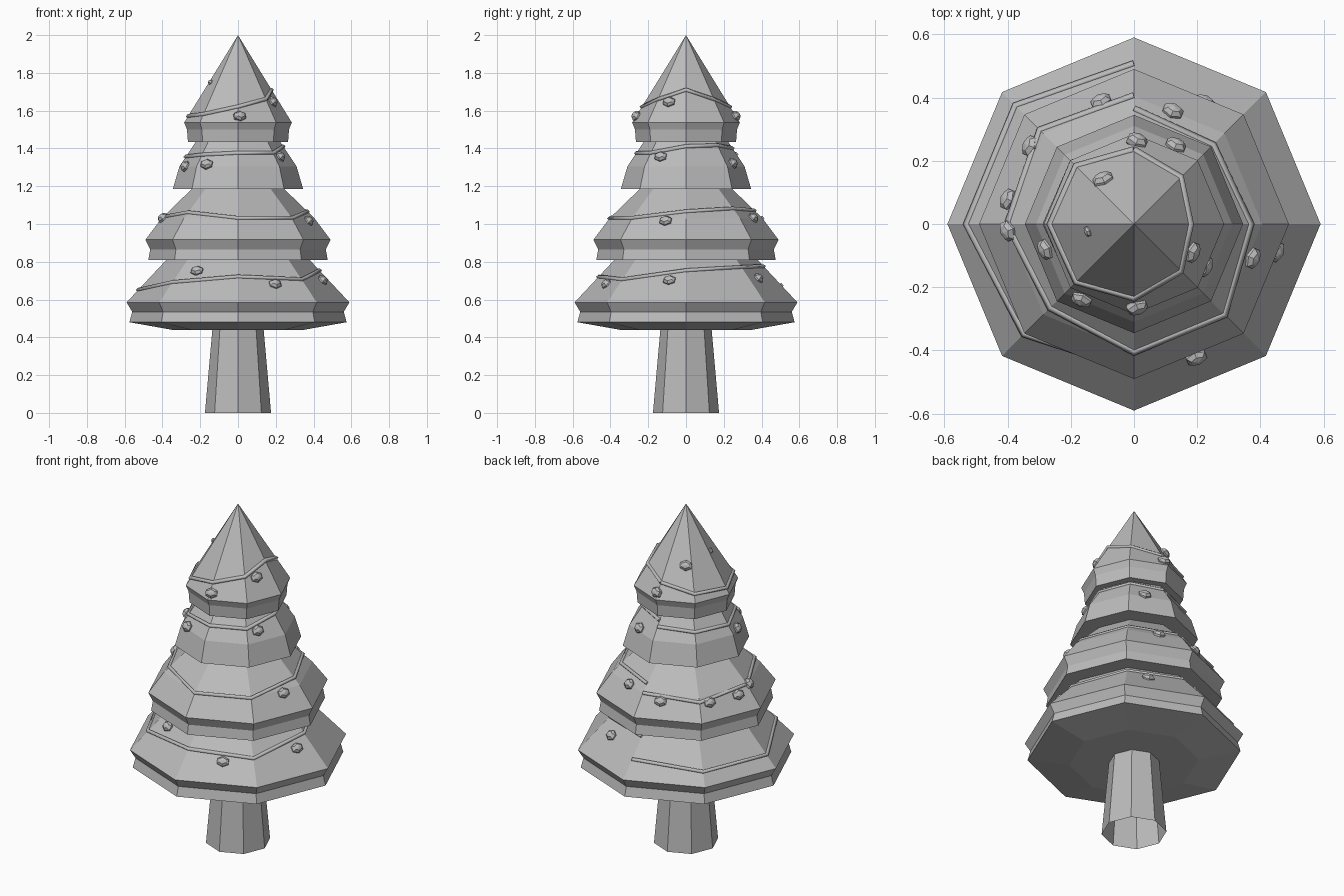
import bpy, bmesh, math
from math import radians, cos, sin, pi
from mathutils import Vector, Matrix

cube = bpy.data.objects.get("Cube")
if cube:
    bpy.data.objects.remove(cube, do_unlink=True)

SIDES = 8
STEP = 2 * pi / SIDES

grey = bpy.data.materials.new("plain_grey")
grey.use_nodes = True
colour = (0.5, 0.5, 0.5, 1)
grey.diffuse_color = colour
grey.node_tree.nodes["Principled BSDF"].inputs["Base Color"].default_value = colour


def add_object(name, bm):
    bmesh.ops.recalc_face_normals(bm, faces=bm.faces)
    mesh = bpy.data.meshes.new(name)
    bm.to_mesh(mesh)
    bm.free()
    mesh.materials.append(grey)
    obj = bpy.data.objects.new(name, mesh)
    bpy.context.collection.objects.link(obj)
    return obj


def lathe(name, profile, cap_bottom=True):
    """Eight-sided solid from (radius, height) pairs listed bottom to top."""
    bm = bmesh.new()
    rings = []
    for r, z in profile:
        if r == 0:
            rings.append([bm.verts.new((0, 0, z))] * SIDES)
        else:
            rings.append([bm.verts.new((r * cos(i * STEP), r * sin(i * STEP), z))
                          for i in range(SIDES)])
    for low, high in zip(rings, rings[1:]):
        for i in range(SIDES):
            j = (i + 1) % SIDES
            bm.faces.new(dict.fromkeys((low[i], low[j], high[j], high[i])))
    if cap_bottom:
        bm.faces.new(rings[0])
    if profile[-1][0] > 0:
        bm.faces.new(rings[-1])
    return add_object(name, bm)


# Foliage tiers
tiers = {
    "bottom": [(0.35, 0.44), (0.575, 0.48), (0.56, 0.535), (0.59, 0.585), (0.37, 0.82)],
    "lower": [(0.475, 0.81), (0.465, 0.865), (0.49, 0.917), (0.405, 1.03), (0.24, 1.19)],
    "upper": [(0.345, 1.185), (0.31, 1.305), (0.22, 1.44)],
    "top": [(0.265, 1.435), (0.27, 1.5), (0.285, 1.537), (0, 2.0)],
}
for name, profile in tiers.items():
    lathe(name + "_foliage", profile)

# Hollow trunk, open at the foot
lathe("trunk", [(0.175, 0), (0.135, 0.45)], cap_bottom=False)


def corner_radius(profile, z):
    for (r0, z0), (r1, z1) in zip(profile, profile[1:]):
        if z0 <= z <= z1:
            return r0 + (r1 - r0) * (z - z0) / (z1 - z0)
    return profile[-1][0]


def on_surface(profile, angle, z):
    """Point on the flat eight-sided surface at an angle and height."""
    local = angle % STEP - STEP / 2
    r = corner_radius(profile, z) * cos(STEP / 2) / cos(local)
    return Vector((r * cos(angle), r * sin(angle), z))


# Garlands: height at each corner, one full turn starting at the back
garlands = {
    "bottom": [0.675, 0.65, 0.65, 0.69, 0.72, 0.705, 0.753, 0.77, 0.775],
    "lower": [1.03, 1.01, 1.035, 1.06, 1.03, 1.03, 1.065, 1.08, 1.07],
    "upper": [1.37, 1.36, 1.355, 1.365, 1.375, 1.375, 1.41, 1.415, 1.40],
    "top": [1.62, 1.58, 1.57, 1.58, 1.62, 1.66, 1.71, 1.66, 1.62],
}
for name, heights in garlands.items():
    curve = bpy.data.curves.new(name + "_garland", "CURVE")
    curve.dimensions = "3D"
    curve.bevel_depth = 0.012
    curve.bevel_resolution = 0
    curve.use_fill_caps = True
    spline = curve.splines.new("POLY")
    spline.points.add(len(heights) - 1)
    for i, z in enumerate(heights):
        spline.points[i].co = (*on_surface(tiers[name], pi / 2 + i * STEP, z), 1)
    curve.materials.append(grey)
    bpy.context.collection.objects.link(bpy.data.objects.new(name + "_garland", curve))

# Baubles: (angle in degrees, height, size)
baubles = {
    "bottom": [(-65, 0.68, 1), (-11, 0.70, 1), (60, 0.71, 1), (-122, 0.75, 1)],
    "lower": [(183, 1.03, 1), (-16, 1.015, 1), (71, 1.03, 1), (105, 1.0, 1),
              (143, 1.0, 1), (169, 1.0, 1)],
    "upper": [(-125, 1.315, 1), (196, 1.305, 1), (-31, 1.355, 1), (62, 1.32, 1)],
    "top": [(-88, 1.57, 1), (-26, 1.645, 1), (88, 1.57, 1), (125, 1.71, 1),
            (189, 1.75, 0.5)],
}
for name, spots in baubles.items():
    bm = bmesh.new()
    for degrees, z, size in spots:
        angle = radians(degrees)
        profile = tiers[name]
        centre = on_surface(profile, angle, z)
        up = (on_surface(profile, angle, z + 0.01) - centre).normalized()
        face_angle = (angle // STEP + 0.5) * STEP
        side = Vector((-sin(face_angle), cos(face_angle), 0))
        normal = side.cross(up).normalized()
        up = normal.cross(side)
        frame = Matrix((side, up, normal)).transposed().to_4x4()
        scale = Matrix.Diagonal((0.038 * size, 0.031 * size, 0.026 * size, 1))
        bmesh.ops.create_uvsphere(bm, u_segments=6, v_segments=5, radius=1,
                                  matrix=Matrix.Translation(centre) @ frame @ scale)
    add_object(name + "_baubles", bm)
